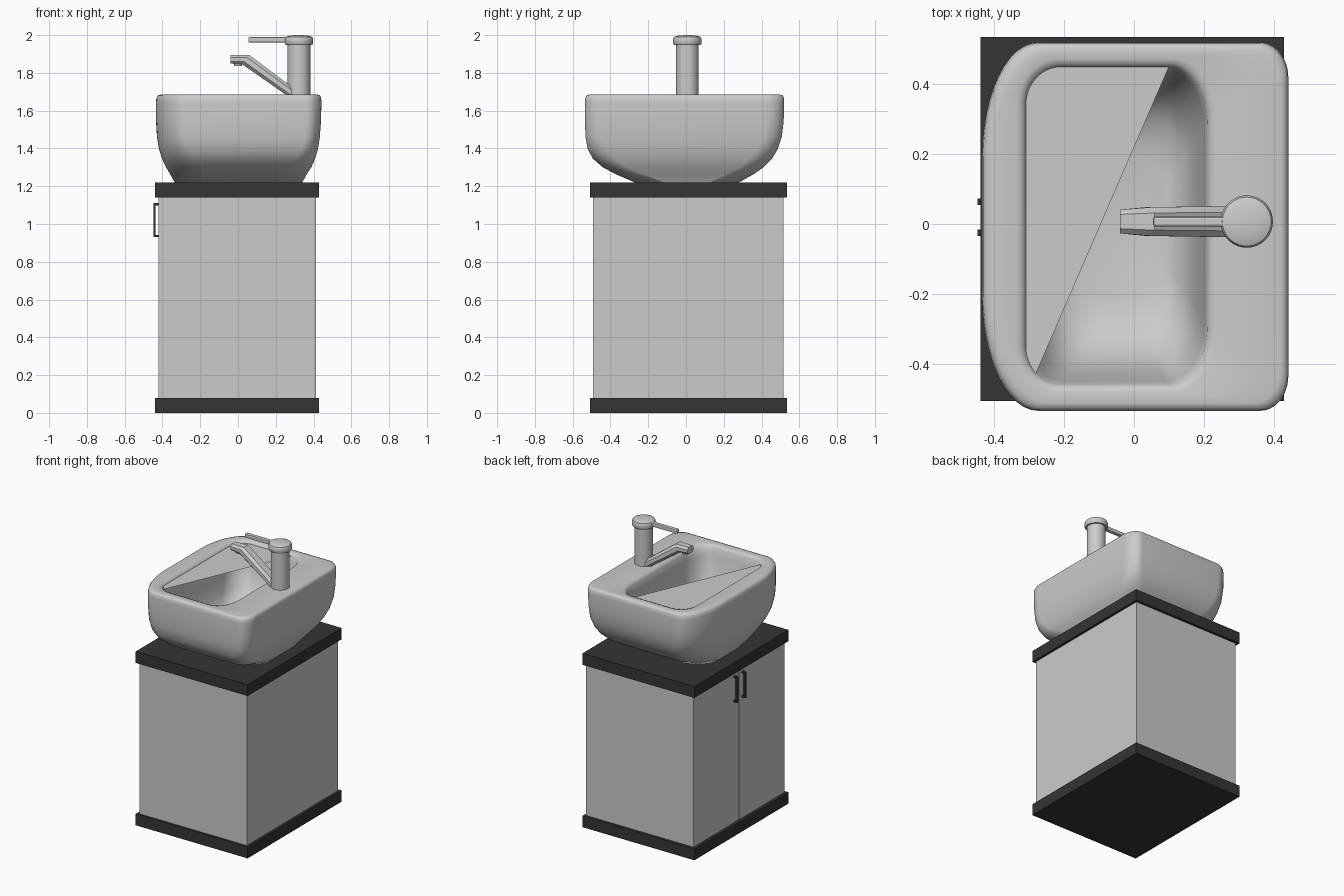
import bpy, bmesh, math


def material(name, v):
    m = bpy.data.materials.new(name)
    m.diffuse_color = (v, v, v, 1)
    return m


DARK = material("dark", 0.035)


def finish(name, bm, mat=None, smooth=None):
    bmesh.ops.recalc_face_normals(bm, faces=bm.faces)
    me = bpy.data.meshes.new(name)
    bm.to_mesh(me)
    bm.free()
    ob = bpy.data.objects.new(name, me)
    bpy.context.collection.objects.link(ob)
    if mat:
        me.materials.append(mat)
    if smooth:
        bpy.ops.object.select_all(action='DESELECT')
        ob.select_set(True)
        bpy.context.view_layer.objects.active = ob
        bpy.ops.object.shade_smooth_by_angle(angle=math.radians(smooth))
    return ob


def add_box(bm, x0, x1, y0, y1, z0, z1):
    r = bmesh.ops.create_cube(bm, size=1)
    for v in r["verts"]:
        v.co.x = x0 if v.co.x < 0 else x1
        v.co.y = y0 if v.co.y < 0 else y1
        v.co.z = z0 if v.co.z < 0 else z1


def box(name, *dims, mat=None):
    bm = bmesh.new()
    add_box(bm, *dims)
    return finish(name, bm, mat)


def loft(name, rings, smooth, caps=True):
    bm = bmesh.new()
    loops = [[bm.verts.new(p) for p in r] for r in rings]
    n = len(loops[0])
    for a, b in zip(loops, loops[1:]):
        for i in range(n):
            j = (i + 1) % n
            bm.faces.new((a[i], a[j], b[j], b[i]))
    if caps:
        bm.faces.new(loops[0])
        bm.faces.new(loops[-1])
    return finish(name, bm, smooth=smooth)


def rounded(x0, x1, y0, y1, z, lx, ly, rx, ry, n=12):
    # rectangle with separate elliptical corners on the left and right
    corners = [(x1 - rx, y1 - ry, rx, ry), (x0 + lx, y1 - ly, lx, ly),
               (x0 + lx, y0 + ly, lx, ly), (x1 - rx, y0 + ry, rx, ry)]
    pts = []
    for k, (cx, cy, a, b) in enumerate(corners):
        for i in range(n + 1):
            t = math.pi / 2 * (k + i / n)
            pts.append((cx + a * math.cos(t), cy + b * math.sin(t), z))
    return pts


# Cabinet
box("plinth", -0.44, 0.43, -0.507, 0.535, 0, 0.08, mat=DARK)
box("countertop", -0.44, 0.43, -0.507, 0.535, 1.14, 1.22, mat=DARK)
box("cabinet_body", -0.405, 0.413, -0.492, 0.517, 0.08, 1.14)
for side, y0, y1, hy in (("left", 0.019, 0.517, 0.064), ("right", -0.492, 0.011, -0.025)):
    box(side + "_door", -0.42, -0.405, y0, y1, 0.08, 1.14)
    bm = bmesh.new()
    add_box(bm, -0.448, -0.437, hy - 0.009, hy + 0.009, 0.93, 1.11)
    for z in (0.93, 1.099):
        add_box(bm, -0.437, -0.419, hy - 0.009, hy + 0.009, z, z + 0.011)
    finish(side + "_handle", bm, DARK)

# Basin: outer shell, rim, then the bowl
opening = rounded(-0.31, 0.21, -0.46, 0.45, 1.668, 0.10, 0.11, 0.11, 0.17)
shell = [rounded(*a) for a in (
    (-0.335, 0.34, -0.27, 0.28, 1.22, 0.20, 0.18, 0.16, 0.16),
    (-0.36, 0.365, -0.375, 0.36, 1.265, 0.20, 0.22, 0.14, 0.15),
    (-0.38, 0.388, -0.44, 0.41, 1.30, 0.19, 0.26, 0.12, 0.13),
    (-0.402, 0.408, -0.492, 0.455, 1.345, 0.18, 0.30, 0.10, 0.12),
    (-0.418, 0.423, -0.52, 0.485, 1.395, 0.17, 0.32, 0.09, 0.11),
    (-0.429, 0.433, -0.532, 0.507, 1.46, 0.16, 0.33, 0.08, 0.10),
    (-0.434, 0.439, -0.535, 0.517, 1.54, 0.16, 0.33, 0.08, 0.10),
    (-0.435, 0.442, -0.535, 0.52, 1.645, 0.16, 0.33, 0.08, 0.10),
    (-0.432, 0.44, -0.533, 0.518, 1.668, 0.16, 0.33, 0.08, 0.10),
    (-0.424, 0.434, -0.527, 0.512, 1.681, 0.16, 0.33, 0.08, 0.10),
    (-0.408, 0.42, -0.513, 0.498, 1.685, 0.16, 0.32, 0.08, 0.10),
    (-0.335, 0.235, -0.482, 0.472, 1.685, 0.12, 0.14, 0.12, 0.18),
    (-0.32, 0.22, -0.468, 0.458, 1.68, 0.11, 0.12, 0.11, 0.17))]
bowl = [rounded(*a) for a in (
    (-0.30, 0.203, -0.45, 0.44, 1.62, 0.10, 0.12, 0.11, 0.17),
    (-0.285, 0.185, -0.425, 0.41, 1.50, 0.11, 0.15, 0.11, 0.17),
    (-0.265, 0.165, -0.385, 0.37, 1.40, 0.12, 0.16, 0.11, 0.16),
    (-0.23, 0.135, -0.32, 0.31, 1.33, 0.12, 0.15, 0.10, 0.14),
    (-0.17, 0.09, -0.22, 0.21, 1.30, 0.10, 0.12, 0.09, 0.12))]
loft("basin", shell + [opening] + bowl, 50)

# Flat cover over the back-left half of the bowl, cut on the diagonal
ax, ay, bx, by = -0.275, -0.43, 0.10, 0.45
bm = bmesh.new()
bm.faces.new([bm.verts.new(p) for p in opening
              if (bx - ax) * (p[1] - ay) - (by - ay) * (p[0] - ax) > -0.003])
finish("bowl_cover", bm)

# Tap: turned body with domed cap
CX, CY = 0.323, 0.007
profile = [(0.06, 1.67), (0.06, 1.948), (0.07, 1.948), (0.075, 1.955), (0.075, 1.98),
           (0.07, 1.99), (0.055, 1.996), (0.03, 1.999), (0.008, 2.0)]
loft("tap_body", [[(CX + r * math.cos(math.tau * i / 40), CY + r * math.sin(math.tau * i / 40), z)
                   for i in range(40)] for r, z in profile], 40)

# Lever
lever = box("tap_lever", 0.055, 0.27, CY - 0.014, CY + 0.014, 1.961, 1.989)
mod = lever.modifiers.new("bevel", 'BEVEL')
mod.width, mod.segments = 0.006, 2

# Spout: rounded section swept down the bent path (x, z, half width, slant x, slant z)
path = [(-0.04, 1.872, 0.034, 0.0, 0.023), (0.04, 1.871, 0.041, 0.018, 0.025),
        (0.29, 1.69, 0.045, 0.014, 0.022)]
section = [(-1, -0.45), (-0.6, -1), (0.6, -1), (1, -0.45), (1, 0.45), (0.6, 1), (-0.6, 1), (-1, 0.45)]
loft("tap_spout", [[(x + v * sx, CY + u * w, z + v * sz) for u, v in section]
                   for x, z, w, sx, sz in path], 35)

# Aerator under the spout tip
loft("aerator", [[(r * math.cos(math.tau * i / 24), CY + r * math.sin(math.tau * i / 24), z)
                  for i in range(24)] for r, z in ((0.021, 1.836), (0.021, 1.86))], 40)
